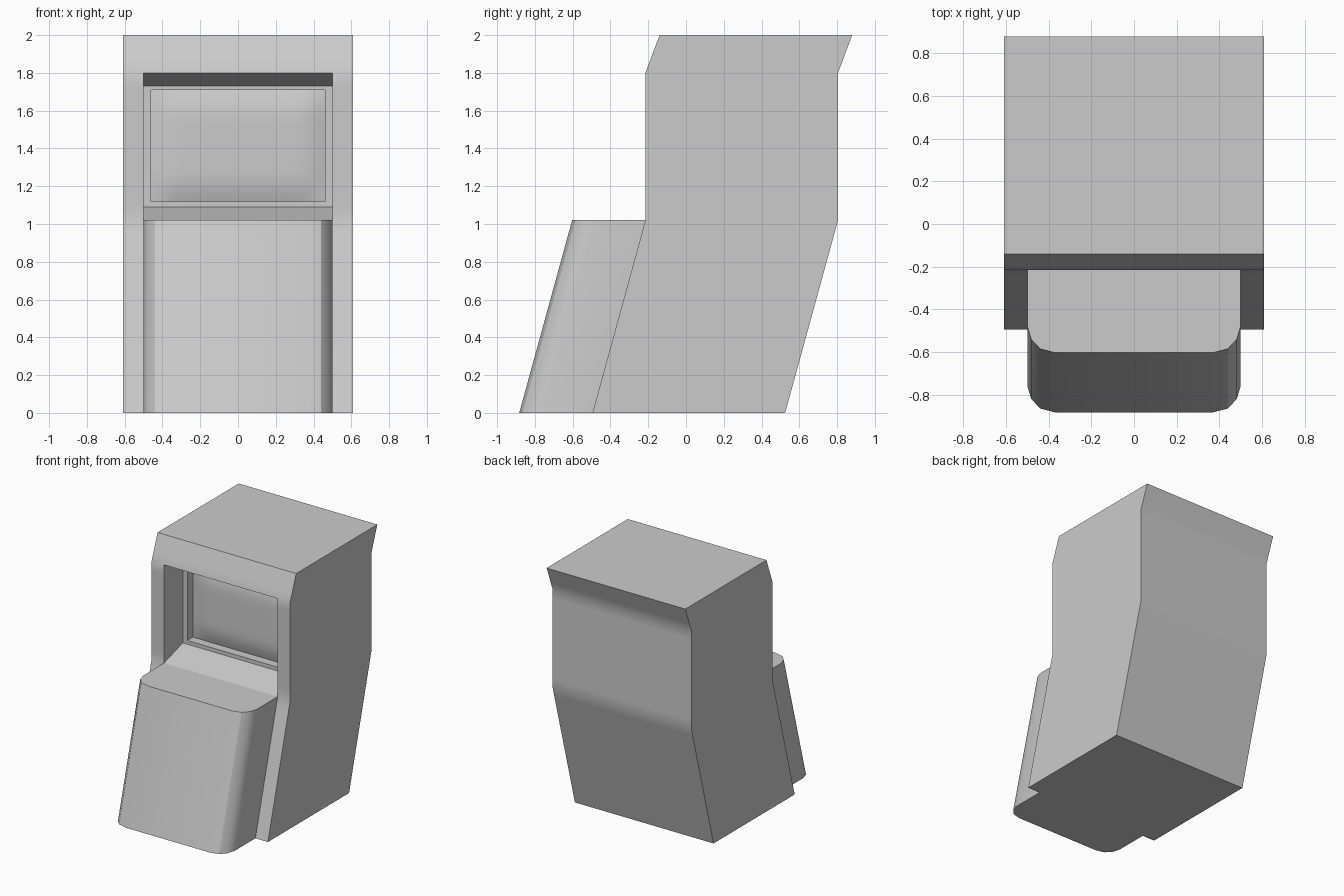
import bpy, bmesh
from math import radians

if "Cube" in bpy.data.objects:
    bpy.data.objects.remove(bpy.data.objects["Cube"])

W, INNER, DEPTH = 0.61, 0.5, 1.02      # half width, half opening width, cabinet depth
LEDGE, LINTEL = 1.02, 1.8              # opening bottom and top
BENDS = [(0, -0.495), (LEDGE, -0.215), (LINTEL, -0.215), (2, -0.14)]


def front_y(z):
    for (z0, y0), (z1, y1) in zip(BENDS, BENDS[1:]):
        if z <= z1:
            return y0 + (y1 - y0) * (z - z0) / (z1 - z0)


def face(bm, pts):
    bm.faces.new([bm.verts.new(p) for p in pts])


def bridge(bm, a, b):
    for i in range(len(a)):
        j = (i + 1) % len(a)
        face(bm, [a[i], a[j], b[j], b[i]])


def rect(x, y, z0, z1):
    return [(-x, y, z0), (x, y, z0), (x, y, z1), (-x, y, z1)]


def finish(bm, name, recalc=True):
    bmesh.ops.remove_doubles(bm, verts=bm.verts, dist=1e-4)
    if recalc:
        bmesh.ops.recalc_face_normals(bm, faces=bm.faces)
    me = bpy.data.meshes.new(name)
    bm.to_mesh(me)
    bm.free()
    ob = bpy.data.objects.new(name, me)
    bpy.context.collection.objects.link(ob)
    bpy.ops.object.select_all(action='DESELECT')
    ob.select_set(True)
    bpy.context.view_layer.objects.active = ob
    bpy.ops.object.shade_smooth_by_angle(angle=radians(30))
    return ob


# Cabinet shell: leaning body with extra rows that keep the bends tight
bm = bmesh.new()
rows = [0, 0.95, LEDGE, 1.09, 1.73, LINTEL, 1.86, 2]
cols = [-W, -INNER, INNER, W]
for z0, z1 in zip(rows, rows[1:]):
    f0, f1 = front_y(z0), front_y(z1)
    for x0, x1 in zip(cols, cols[1:]):
        # the middle of the front is open below the lintel
        for d in (0, DEPTH):
            if d or x0 != -INNER or z0 >= LINTEL:
                face(bm, [(x0, f0 + d, z0), (x1, f0 + d, z0),
                          (x1, f1 + d, z1), (x0, f1 + d, z1)])
    for x in (-W, W):
        face(bm, [(x, f0, z0), (x, f0 + DEPTH, z0),
                  (x, f1 + DEPTH, z1), (x, f1, z1)])
# Top and floor
for z in (0, 2):
    y = front_y(z)
    for x0, x1 in zip(cols, cols[1:]):
        face(bm, [(x0, y, z), (x1, y, z), (x1, y + DEPTH, z), (x0, y + DEPTH, z)])
# Screen recess: tapered alcove, flat frame, then a straight step back
rings = [rect(INNER, -0.215, LEDGE, LINTEL), rect(INNER, 0.02, 1.09, 1.73),
         rect(0.46, 0.02, 1.12, 1.71), rect(0.46, 0.09, 1.12, 1.71)]
for a, b in zip(rings, rings[1:]):
    bridge(bm, a, b)
finish(bm, "cabinet")

# Control block: sheared box with rounded front corners
bm = bmesh.new()
half = [(0.5, -0.215), (0.5, -0.48), (0.482, -0.54), (0.44, -0.585), (0.37, -0.603)]
outline = half + [(-x, y) for x, y in reversed(half)]
top = [(x, y, LEDGE) for x, y in outline]
bottom = [(x, y - 0.28, 0) for x, y in outline]
bridge(bm, bottom, top)
face(bm, top)
face(bm, bottom[::-1])
finish(bm, "control_block")

# Screen: softly bulged glass
bm = bmesh.new()
NX, NZ = 18, 12


def glass(i, j):
    x, z = -0.46 + 0.92 * i / NX, 1.12 + 0.59 * j / NZ
    ease = lambda d: 1 - (1 - min(1, d / 0.15)) ** 2
    bulge = ease(0.46 - abs(x)) * ease(0.295 - abs(z - 1.415))
    return (x, 0.09 - 0.03 * bulge, z)


for i in range(NX):
    for j in range(NZ):
        face(bm, [glass(i, j), glass(i + 1, j), glass(i + 1, j + 1), glass(i, j + 1)])
finish(bm, "screen", recalc=False)
